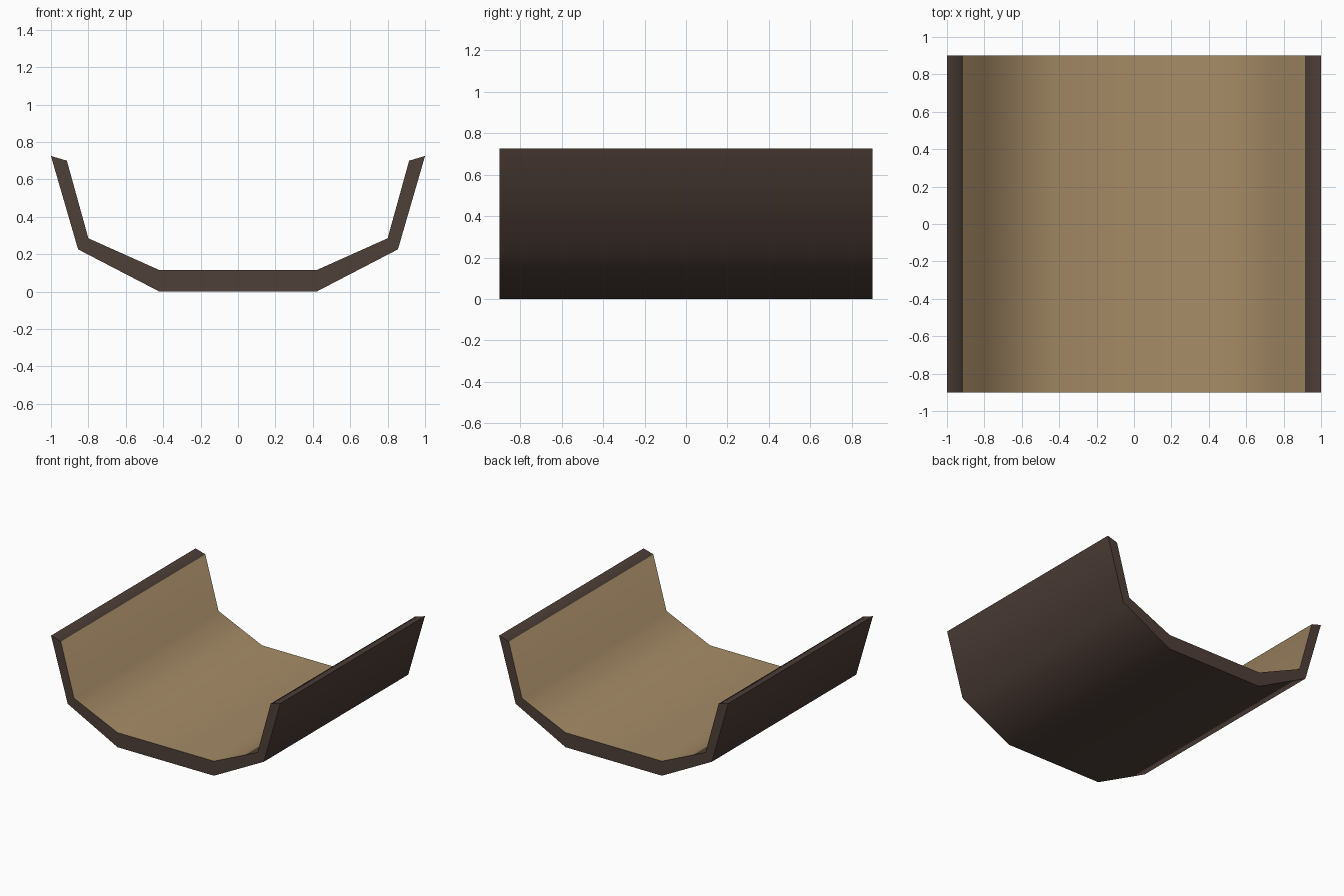
import bpy, bmesh, math

if "Cube" in bpy.data.objects:
    bpy.data.objects.remove(bpy.data.objects["Cube"])


def material(name, rgb):
    m = bpy.data.materials.new(name)
    m.diffuse_color = (*rgb, 1)
    m.use_nodes = True
    m.node_tree.nodes["Principled BSDF"].inputs["Base Color"].default_value = m.diffuse_color
    return m


# Right half of the trough section, from the rim down to the floor (x, z)
outer_half = [(1.0, 0.725), (0.855, 0.226), (0.42, 0.0)]
inner_half = [(0.915, 0.70), (0.80, 0.285), (0.42, 0.115)]


def mirrored(half):
    return half + [(-x, z) for x, z in reversed(half)]


outer, inner = mirrored(outer_half), mirrored(inner_half)
section = outer + inner[::-1]
n = len(section)
half_length = 0.9

# Trough shell: section extruded along y
bm = bmesh.new()
front = [bm.verts.new((x, -half_length, z)) for x, z in section]
back = [bm.verts.new((x, half_length, z)) for x, z in section]
for i in range(n):
    j = (i + 1) % n
    f = bm.faces.new((front[i], front[j], back[j], back[i]))
    # Faces between two inner points form the tan lining
    f.material_index = 1 if len(outer) <= i < n - 1 else 0

# End caps as a strip of quads between outer and inner lines
for ring in (front, back):
    for i in range(len(outer) - 1):
        bm.faces.new((ring[i], ring[i + 1], ring[n - 2 - i], ring[n - 1 - i]))
bmesh.ops.recalc_face_normals(bm, faces=bm.faces)

mesh = bpy.data.meshes.new("trough_shell")
bm.to_mesh(mesh)
bm.free()
mesh.materials.append(material("dark brown", (0.078, 0.050, 0.041)))
mesh.materials.append(material("tan lining", (0.38, 0.26, 0.135)))
trough = bpy.data.objects.new("trough_shell", mesh)
bpy.context.collection.objects.link(trough)

# Smooth bends, sharp rims and ends
bpy.context.view_layer.objects.active = trough
trough.select_set(True)
bpy.ops.object.shade_smooth_by_angle(angle=math.radians(60))
